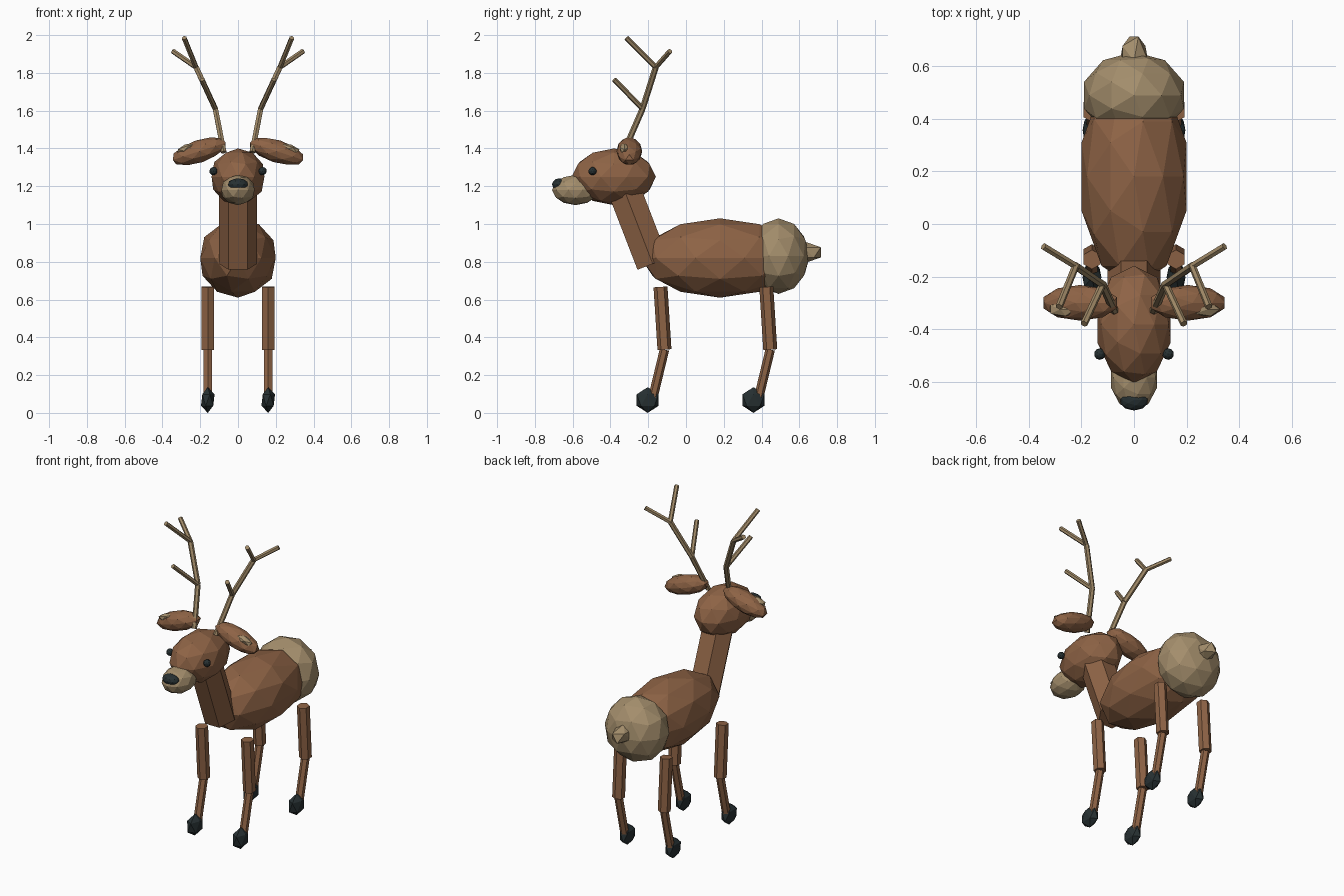
import bpy, bmesh, math
from mathutils import Vector, Matrix

cube = bpy.data.objects.get("Cube")
if cube:
    bpy.data.objects.remove(cube, do_unlink=True)


def material(name, rgb):
    m = bpy.data.materials.new(name)
    m.use_nodes = True
    colour = (*rgb, 1)
    m.diffuse_color = colour
    m.node_tree.nodes["Principled BSDF"].inputs["Base Color"].default_value = colour
    return m


BROWN = material("brown_fur", (0.27, 0.125, 0.06))
CREAM = material("cream_fur", (0.37, 0.27, 0.15))
ANTLER = material("antler_tan", (0.35, 0.25, 0.135))
DARK = material("dark_horn", (0.02, 0.03, 0.032))


def finish(bm, name, mat):
    mesh = bpy.data.meshes.new(name)
    bm.to_mesh(mesh)
    bm.free()
    mesh.materials.append(mat)
    obj = bpy.data.objects.new(name, mesh)
    bpy.context.collection.objects.link(obj)
    return obj


def blob(name, mat, centre, radii, detail=2, tilt=0.0):
    """Faceted ellipsoid, tilted about the y axis."""
    bm = bmesh.new()
    bmesh.ops.create_icosphere(bm, subdivisions=detail, radius=1)
    bm.transform(Matrix.Translation(centre) @ Matrix.Rotation(tilt, 4, 'Y')
                 @ Matrix.Diagonal((*radii, 1)))
    return finish(bm, name, mat)


def add_rod(bm, start, end, radius, turn=0.0):
    """Six-sided rod between two points."""
    a, b = Vector(start), Vector(end)
    rot = Vector((0, 0, 1)).rotation_difference(b - a).to_matrix().to_4x4()
    place = Matrix.Translation((a + b) / 2) @ rot @ Matrix.Rotation(turn, 4, 'Z')
    bmesh.ops.create_cone(bm, cap_ends=True, segments=6, radius1=radius,
                          radius2=radius, depth=(b - a).length, matrix=place)


def rod(name, mat, start, end, radius, turn=0.0):
    bm = bmesh.new()
    add_rod(bm, start, end, radius, turn)
    return finish(bm, name, mat)


# Trunk, rump and tail
blob("body", BROWN, (0, 0.18, 0.82), (0.21, 0.42, 0.21))
blob("rump", CREAM, (0, 0.49, 0.83), (0.2, 0.165, 0.2))
blob("tail", CREAM, (0, 0.62, 0.85), (0.06, 0.11, 0.06), detail=1)

# Neck and head
rod("neck", BROWN, (0, -0.176, 0.789), (0, -0.35, 1.24), 0.1, math.radians(30))
blob("head", BROWN, (0, -0.382, 1.25), (0.147, 0.223, 0.15))
blob("muzzle", CREAM, (0, -0.585, 1.18), (0.092, 0.125, 0.08))
blob("nose", DARK, (0, -0.67, 1.21), (0.055, 0.04, 0.032))

for side, s in (("left", 1), ("right", -1)):
    blob(f"{side}_eye", DARK, (s * 0.13, -0.495, 1.28), (0.022,) * 3)

    # Ears droop outward, with a pale lining on the upper front
    droop = s * math.radians(18)
    ear = Vector((s * 0.205, -0.3, 1.385))
    blob(f"{side}_ear", BROWN, ear, (0.155, 0.068, 0.06), tilt=droop)
    offset = Matrix.Rotation(droop, 3, 'Y') @ Vector((s * 0.06, -0.025, 0.036))
    blob(f"{side}_inner_ear", CREAM, ear + offset, (0.06, 0.03, 0.022), 1, droop)

    # Antler: a bent beam with three tines
    root, fork, crown = (0.075, -0.33, 1.38), (0.12, -0.23, 1.61), (0.222, -0.16, 1.83)
    tines = ((fork, (0.19, -0.38, 1.765)), (crown, (0.285, -0.315, 1.985)),
             (crown, (0.345, -0.085, 1.915)))
    bm = bmesh.new()
    add_rod(bm, root, fork, 0.016)
    add_rod(bm, fork, crown, 0.016)
    for a, b in tines:
        add_rod(bm, a, b, 0.014)
    bmesh.ops.scale(bm, vec=(s, 1, 1), verts=bm.verts)
    if s < 0:
        bmesh.ops.reverse_faces(bm, faces=bm.faces)
    finish(bm, f"{side}_antler", ANTLER)

    # Legs: thigh, shin and hoof
    x = s * 0.16
    for end, y in (("front", 0), ("back", 0.56)):
        knee = y - 0.114
        rod(f"{end}_{side}_upper_leg", BROWN, (x, y - 0.135, 0.667),
            (x, knee, 0.335), 0.037)
        rod(f"{end}_{side}_lower_leg", BROWN, (x, knee, 0.335),
            (x, y - 0.178, 0.07), 0.025)
        blob(f"{end}_{side}_hoof", DARK, (x, y - 0.203, 0.068),
             (0.04, 0.068, 0.068), detail=1)
